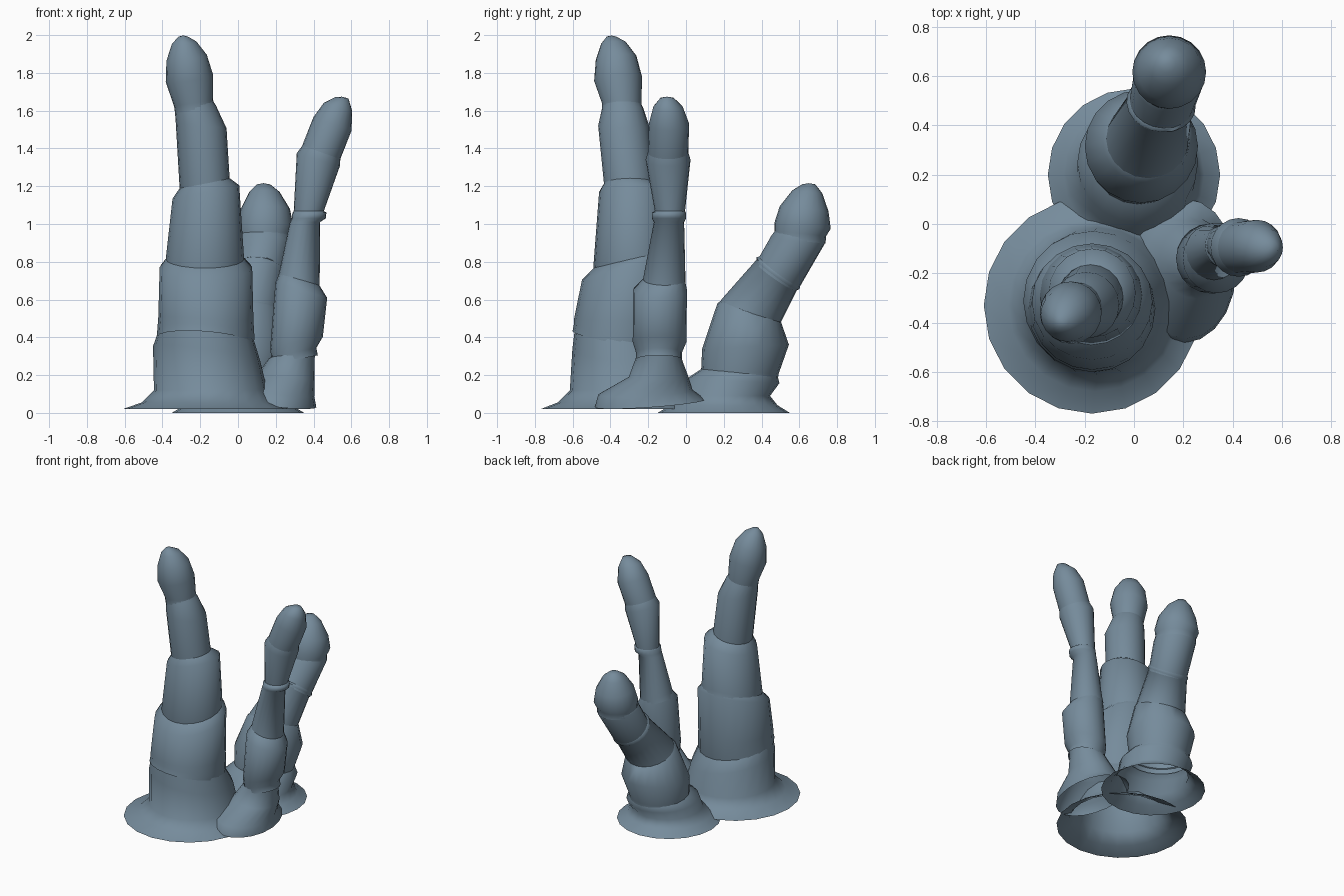
import bpy, bmesh, math
from mathutils import Vector

SIDES = 20
blue_grey = bpy.data.materials.new("blue_grey")
blue_grey.diffuse_color = (.18, .26, .33, 1)

def add_ring(bm, x, y, z, r, lx, ly, squash=1, sink=0):
    """One circle of points tilted by (lx, ly), sunk along its axis."""
    q = Vector((0, 0, 1)).rotation_difference(Vector((lx, ly, 1)))
    ring = []
    for i in range(SIDES):
        a = math.tau * i / SIDES
        p = q @ Vector((r * squash * math.cos(a), r * math.sin(a), -sink))
        ring.append(bm.verts.new(Vector((x, y, z)) + p))
    return ring

def stalk(name, *segments):
    """Nested shells; each has a rounded lip closing onto the next one."""
    bm = bmesh.new()
    for n, rings in enumerate(segments):
        loops = [add_ring(bm, *r) for r in rings]
        if n:                                   # foot hidden in segment below
            loops.insert(0, add_ring(bm, *rings[0], sink=.04))
        if n + 1 < len(segments):               # lip meets next segment
            x, y, z, r, lx, ly = segments[n + 1][0]
            loops.append(add_ring(bm, x, y, z, r * .97, lx, ly))
        for i in range(SIDES):
            j = (i + 1) % SIDES
            for lo, hi in zip(loops, loops[1:]):
                bm.faces.new((lo[i], lo[j], hi[j], hi[i]))
    # Rounded tip point; the foot stays open
    tip = bm.verts.new(Vector(rings[-1][:3]) + Vector((0, 0, .006)))
    for i in range(SIDES):
        bm.faces.new((loops[-1][i], loops[-1][(i + 1) % SIDES], tip))
    bm.normal_update()
    me = bpy.data.meshes.new(name)
    bm.to_mesh(me)
    bm.free()
    me.materials.append(blue_grey)
    ob = bpy.data.objects.new(name, me)
    bpy.context.collection.objects.link(ob)
    bpy.context.view_layer.objects.active = ob
    ob.select_set(True)
    bpy.ops.object.shade_smooth_by_angle(angle=math.radians(75))
    ob.select_set(False)

# Tall thick stalk, front left
stalk("tall_stalk",
    [(-.17, -.33, .02, .44, 0, 0),
     (-.16, -.33, .055, .35, 0, 0),
     (-.145, -.315, .12, .30, 0, 0),
     (-.165, -.315, .31, .288, .15, .1)],
    [(-.17, -.34, .42, .258, .08, .2),
     (-.17, -.34, .50, .252, .04, 0),
     (-.17, -.315, .77, .245, 0, -.28)],
    [(-.175, -.29, .82, .207, 0, -.25),
     (-.17, -.28, 1.17, .18, -.2, 0)],
    [(-.177, -.30, 1.22, .135, -.2, 0),
     (-.195, -.33, 1.52, .135, .1, 0),
     (-.225, -.335, 1.61, .110, -.15, 0)],
    [(-.235, -.34, 1.64, .105, -.15, 0),
     (-.257, -.36, 1.77, .127, -.15, -.1),
     (-.272, -.37, 1.88, .108, -.15, -.1),
     (-.285, -.385, 1.96, .065, -.1, -.1),
     (-.29, -.395, 1.992, .025, 0, 0)])

# Thin stalk, right, with a stretched foot
stalk("thin_stalk",
    [(.205, -.19, .05, .293, .1, -.07, .72),
     (.215, -.215, .11, .25, .12, -.05, .76),
     (.255, -.145, .19, .158, .1, 0, .96),
     (.285, -.145, .29, .121, 0, 0)],
    [(.295, -.143, .32, .122, -.2, 0),
     (.31, -.14, .375, .142, -.2, 0),
     (.335, -.138, .65, .143, .3, 0)],
    [(.325, -.115, .71, .112, .3, 0),
     (.355, -.09, 1.01, .08, 0, 0),
     (.375, -.09, 1.03, .09, 0, 0),
     (.378, -.09, 1.06, .09, 0, 0)],
    [(.375, -.085, 1.07, .08, 0, 0),
     (.425, -.095, 1.34, .119, .3, 0)],
    [(.445, -.095, 1.39, .107, .35, 0),
     (.5, -.09, 1.53, .107, .35, 0),
     (.53, -.095, 1.62, .078, .3, 0),
     (.55, -.1, 1.668, .035, .1, 0)])

# Short leaning stalk, back
stalk("leaning_stalk",
    [(0, .2, 0, .35, 0, 0),
     (0, .2, .04, .285, 0, 0),
     (.01, .205, .09, .24, 0, 0),
     (.015, .25, .17, .245, 0, .05)],
    [(.02, .285, .22, .205, 0, .08),
     (.03, .315, .35, .23, 0, -.05),
     (.05, .335, .53, .176, 0, .3)],
    [(.055, .345, .54, .168, .05, .4),
     (.105, .48, .73, .134, .15, .75),
     (.11, .487, .74, .142, .15, .75)],
    [(.115, .5, .755, .133, .15, .7),
     (.14, .595, .92, .143, .1, .15)],
    [(.141, .605, .95, .138, 0, .1),
     (.143, .617, .99, .15, 0, .1),
     (.145, .625, 1.08, .13, 0, .1),
     (.14, .642, 1.17, .08, 0, .1),
     (.135, .65, 1.21, .035, 0, 0)])
